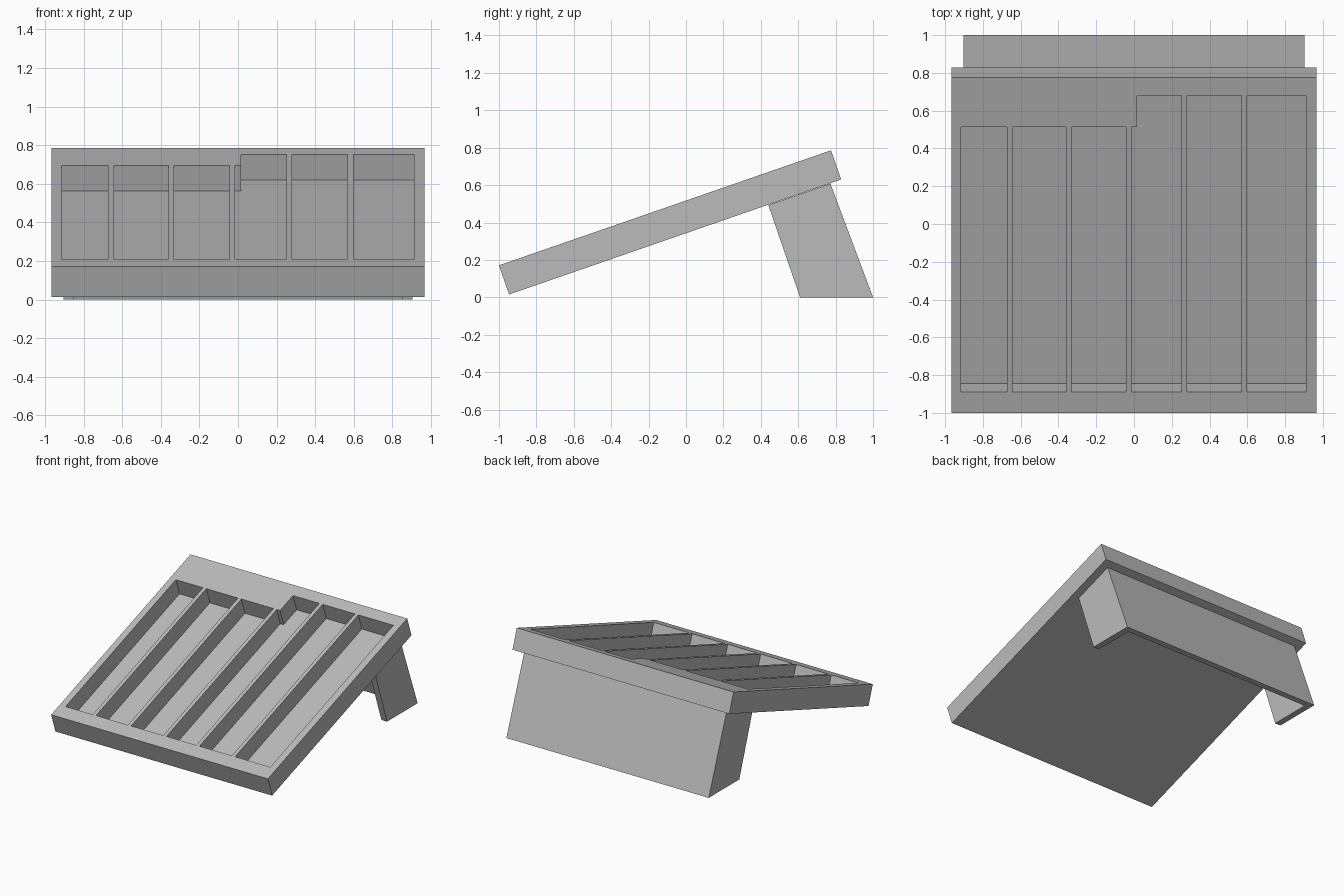
import bpy, bmesh, math
from mathutils import Vector

cube = bpy.data.objects.get("Cube")
if cube:
    bpy.data.objects.remove(cube, do_unlink=True)

grey = bpy.data.materials.new("plain_grey")
grey.use_nodes = True
grey.diffuse_color = (0.5, 0.5, 0.5, 1)
grey.node_tree.nodes["Principled BSDF"].inputs["Base Color"].default_value = (0.5, 0.5, 0.5, 1)


def loft(bm, bottom, top):
    """Closed solid between two matching outlines."""
    low = [bm.verts.new(p) for p in bottom]
    high = [bm.verts.new(p) for p in top]
    bm.faces.new(low[::-1])
    bm.faces.new(high)
    n = len(low)
    for i in range(n):
        j = (i + 1) % n
        bm.faces.new((low[i], low[j], high[j], high[i]))


def prism(bm, outline, z0, z1):
    loft(bm, [(x, y, z0) for x, y in outline], [(x, y, z1) for x, y in outline])


def make(name, bm):
    bmesh.ops.recalc_face_normals(bm, faces=bm.faces)
    mesh = bpy.data.meshes.new(name)
    bm.to_mesh(mesh)
    bm.free()
    mesh.materials.append(grey)
    ob = bpy.data.objects.new(name, mesh)
    bpy.context.collection.objects.link(ob)
    return ob


def rect(x0, x1, y0, y1):
    return [(x0, y0), (x1, y0), (x1, y1), (x0, y1)]


# Sloping tray: local y runs up the slope, local z = 0 is the top face
TILT = math.radians(19.1)
bm = bmesh.new()
prism(bm, rect(-0.967, 0.967, 0, 1.879), -0.165, 0)
tray = make("tray", bm)

# Compartments: three short, three long, the fourth stepped at the middle
FRONT, SHORT, LONG, STEP = 0.116, 1.603, 1.778, 0.015
WALL = 0.029
edges = [-0.915, -0.658, -0.345, -0.029, 0.265, 0.583, 0.911]
bm = bmesh.new()
for i in range(6):
    x0 = edges[i] + (WALL / 2 if i > 0 else 0)
    x1 = edges[i + 1] - (WALL / 2 if i < 5 else 0)
    if i == 3:
        outline = [(x0, FRONT), (x1, FRONT), (x1, LONG), (STEP, LONG), (STEP, SHORT), (x0, SHORT)]
    else:
        outline = rect(x0, x1, FRONT, SHORT if i < 3 else LONG)
    prism(bm, outline, -0.14, 0.05)
cutter = make("compartment_cutter", bm)
cutter.hide_render = True
cutter.hide_viewport = True

cut = tray.modifiers.new("compartments", "BOOLEAN")
cut.operation = "DIFFERENCE"
cut.solver = "EXACT"
cut.object = cutter
for ob in (tray, cutter):
    ob.location = (0, -1, 0.171)
    ob.rotation_euler = (TILT, 0, 0)

# Bake the cut, then drop the helper
bpy.context.view_layer.update()
baked = bpy.data.meshes.new_from_object(tray.evaluated_get(bpy.context.evaluated_depsgraph_get()))
tray.modifiers.clear()
tray.data = baked
bpy.data.objects.remove(cutter, do_unlink=True)

# Leaning U-shaped stand: back wall with two side wings, open to the front
W, T = 0.903, 0.05
Y0, Y1 = 0.61, 1.0
front_top, back_top = Vector((0, 0.44, 0.493)), Vector((0, 0.772, 0.608))
outline = [(-W, Y0), (-W + T, Y0), (-W + T, Y1 - T), (W - T, Y1 - T),
           (W - T, Y0), (W, Y0), (W, Y1), (-W, Y1)]
top = []
for x, y in outline:
    p = front_top.lerp(back_top, (y - Y0) / (Y1 - Y0))
    top.append((x, p.y, p.z))
bm = bmesh.new()
loft(bm, [(x, y, 0) for x, y in outline], top)
make("stand", bm)
